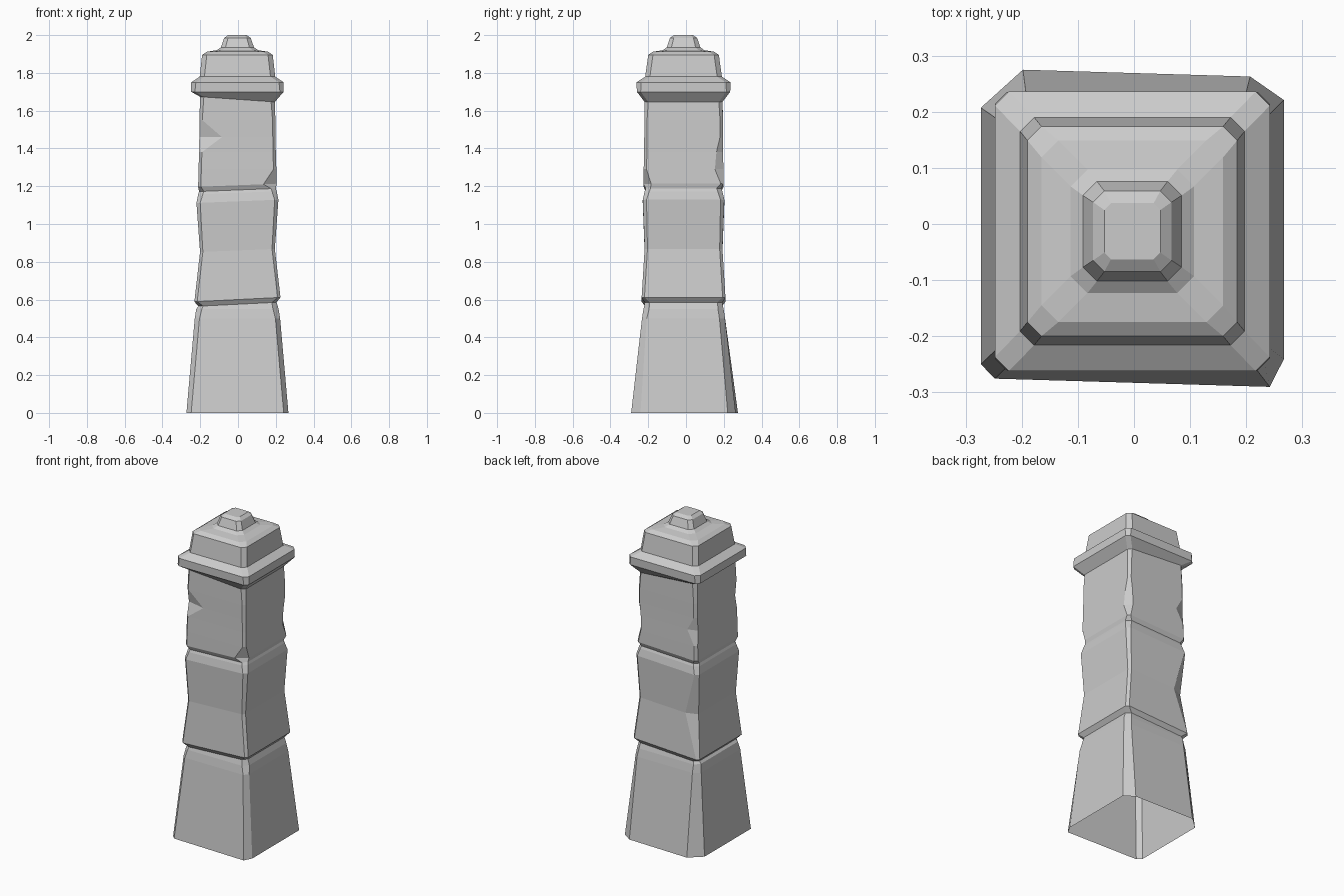
import bpy
import bmesh

default_cube = bpy.data.objects.get("Cube")
if default_cube:
    bpy.data.objects.remove(default_cube, do_unlink=True)

# One weathered stone colour for the whole pillar
stone = bpy.data.materials.new("light grey stone")
stone.use_nodes = True
stone.diffuse_color = (0.6, 0.6, 0.6, 1)
stone.node_tree.nodes["Principled BSDF"].inputs["Base Color"].default_value = stone.diffuse_color

CENTRE_X, CENTRE_Y = -0.003, -0.013
CORNERS = {"front_left": (-1, -1), "front_right": (1, -1),
           "back_right": (1, 1), "back_left": (-1, 1)}


def ring(height, half_x, half_y, bevel, tilt=0, **chips):
    """Bevelled square outline; chips give wider cuts (along x, along y) at named corners."""
    points = []
    for name, (side_x, side_y) in CORNERS.items():
        cut_x, cut_y = chips.get(name, (bevel, bevel))
        pair = [(side_x * half_x, side_y * (half_y - cut_y)),
                (side_x * (half_x - cut_x), side_y * half_y)]
        if side_x * side_y < 0:
            pair.reverse()
        points += [(CENTRE_X + x, CENTRE_Y + y, height + tilt * x) for x, y in pair]
    return points


def stack(name, rings, closed_top=False):
    """Skin a column of outlines into one faceted block."""
    bm = bmesh.new()
    loops = [[bm.verts.new(p) for p in outline] for outline in rings]
    for lower, upper in zip(loops, loops[1:]):
        for i in range(len(lower)):
            j = (i + 1) % len(lower)
            bm.faces.new((lower[i], lower[j], upper[j], upper[i]))
    if closed_top:
        bm.faces.new(loops[-1])
    mesh = bpy.data.meshes.new(name)
    bm.to_mesh(mesh)
    bm.free()
    mesh.materials.append(stone)
    block = bpy.data.objects.new(name, mesh)
    bpy.context.collection.objects.link(block)


# Joints shared by neighbouring blocks
low_joint = ring(0.575, 0.207, 0.205, 0.025, 0.05)
high_joint = ring(1.18, 0.203, 0.2, 0.025, 0.04)
neck = ring(1.66, 0.198, 0.207, 0.02, -0.07)
cornice_top = ring(1.78, 0.2, 0.203, 0.025)
cap_top = ring(1.92, 0.11, 0.11, 0.03)

# Flared bottom block, open underneath, with uneven foot corners
foot = ring(0, 0.27, 0.27, 0.025, front_right=(0.025, 0.05),
            back_right=(0.06, 0.04), back_left=(0.075, 0.07))
foot = [(x, y + (0.012 if y > 0 else 0) - 0.03 * x, z) for x, y, z in foot]
stack("bottom_block", [
    foot,
    ring(0.5, 0.226, 0.22, 0.025, back_left=(0.04, 0.03), back_right=(0.03, 0.03)),
    ring(0.55, 0.218, 0.212, 0.03),
    low_joint])

# Waisted middle block, chipped at the back
stack("middle_block", [
    low_joint,
    ring(0.6, 0.228, 0.222, 0.015, 0.05),
    ring(0.86, 0.198, 0.206, 0.015, 0.04, back_left=(0.07, 0.03)),
    ring(1.12, 0.217, 0.216, 0.02, 0.04),
    ring(1.165, 0.208, 0.206, 0.025, 0.04),
    high_joint])

# Upper block with corner chips
stack("upper_block", [
    high_joint,
    ring(1.205, 0.208, 0.212, 0.015, 0.04, front_right=(0.07, 0.04)),
    ring(1.29, 0.206, 0.211, 0.015, back_right=(0.03, 0.045)),
    ring(1.38, 0.203, 0.209, 0.015, back_right=(0.025, 0.035), back_left=(0.06, 0.02)),
    ring(1.46, 0.202, 0.208, 0.015, front_left=(0.12, 0.03)),
    ring(1.55, 0.201, 0.208, 0.015),
    neck])

# Overhanging cornice
stack("cornice", [
    neck,
    ring(1.7, 0.245, 0.247, 0.02),
    ring(1.75, 0.245, 0.249, 0.025),
    cornice_top])

# Stepped cap and the knob on top
stack("cap", [
    cornice_top,
    ring(1.895, 0.187, 0.187, 0.025),
    ring(1.912, 0.162, 0.162, 0.03),
    cap_top])
stack("knob", [
    cap_top,
    ring(1.935, 0.088, 0.089, 0.025),
    ring(1.985, 0.07, 0.072, 0.02),
    ring(2, 0.05, 0.05, 0.012)], closed_top=True)
